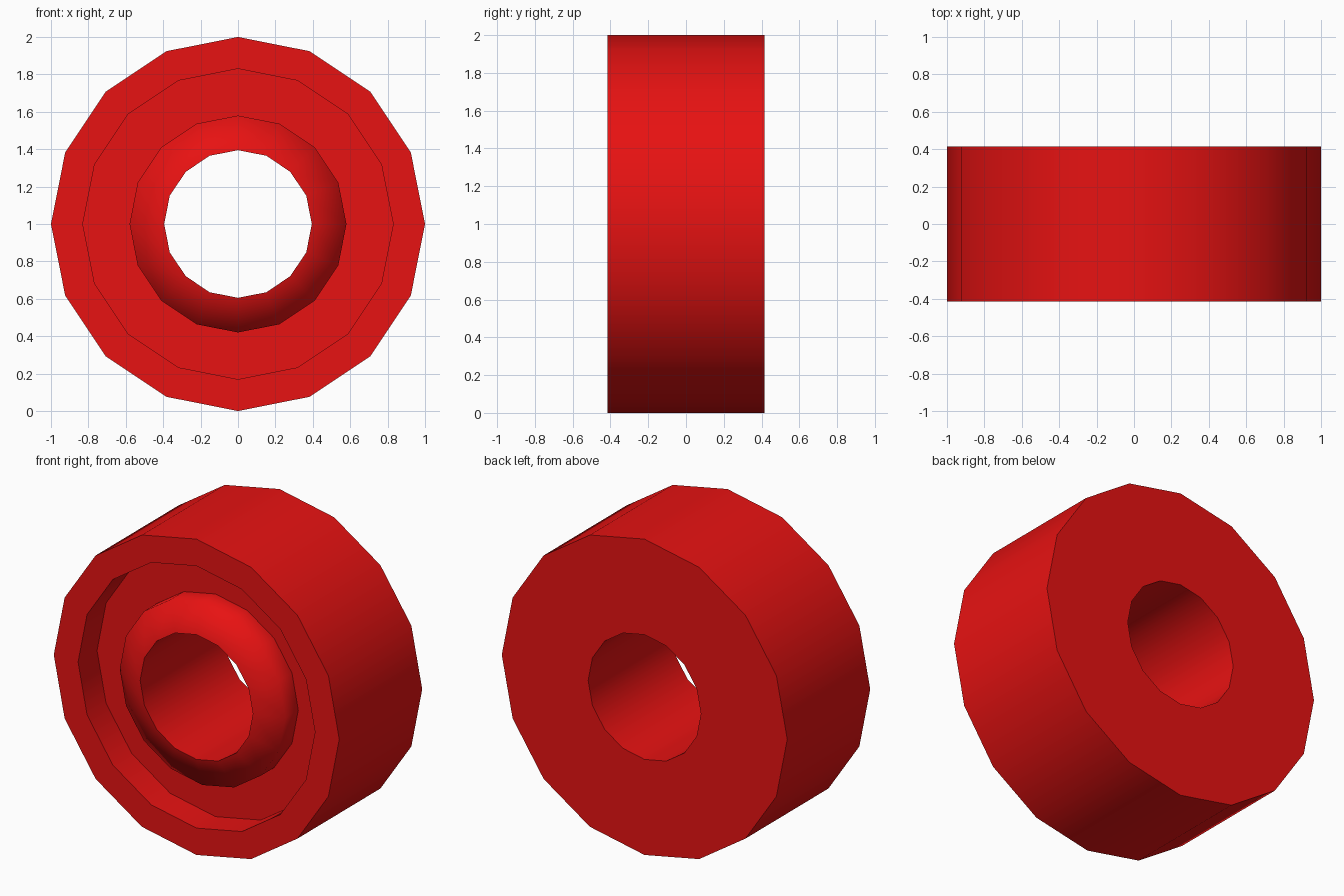
import bpy, bmesh
from math import sin, cos, tau, radians

if "Cube" in bpy.data.objects:
    bpy.data.objects.remove(bpy.data.objects["Cube"])

SIDES = 16
# Closed wheel cross-section as (radius, y), front face at -y
PROFILE = [
    (1.0, 0.415), (1.0, -0.415),      # tread
    (0.83, -0.415), (0.83, -0.225),   # rim face and recess wall
    (0.58, -0.225), (0.58, -0.355),   # recess floor and hub wall
    (0.395, -0.415), (0.395, 0.415),  # tapered hub face and axle bore
]


def lathe(name, profile, sides, centre_z):
    """Spin a closed profile around the y axis."""
    bm = bmesh.new()
    rings = [[bm.verts.new((r * cos(tau * i / sides), y, centre_z + r * sin(tau * i / sides)))
              for i in range(sides)] for r, y in profile]
    for k, a in enumerate(rings):
        b = rings[(k + 1) % len(rings)]
        for i in range(sides):
            j = (i + 1) % sides
            bm.faces.new((a[i], a[j], b[j], b[i]))
    bmesh.ops.recalc_face_normals(bm, faces=bm.faces)
    mesh = bpy.data.meshes.new(name)
    bm.to_mesh(mesh)
    bm.free()
    obj = bpy.data.objects.new(name, mesh)
    bpy.context.collection.objects.link(obj)
    return obj


# Wheel with recessed front and hub
wheel = lathe("wheel", PROFILE, SIDES, 1.0)
red = bpy.data.materials.new("red")
red.diffuse_color = (0.8, 0.006, 0.006, 1)
red.use_nodes = True
red.node_tree.nodes["Principled BSDF"].inputs["Base Color"].default_value = red.diffuse_color
wheel.data.materials.append(red)

# Smooth round walls, crisp rims
bpy.context.view_layer.objects.active = wheel
wheel.select_set(True)
bpy.ops.object.shade_smooth_by_angle(angle=radians(80))
